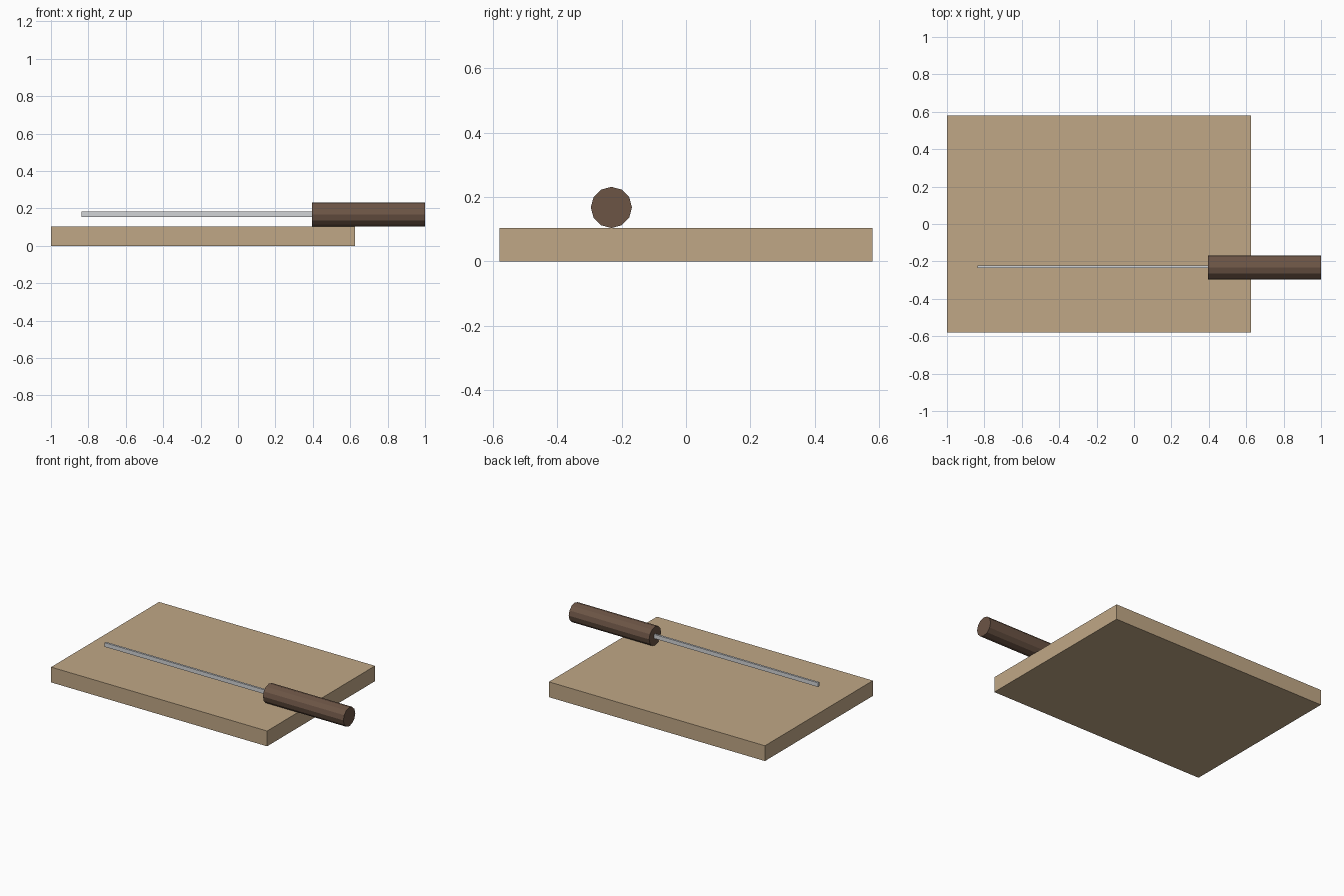
import bpy
from math import pi

if "Cube" in bpy.data.objects:
    bpy.data.objects.remove(bpy.data.objects["Cube"])


def paint(obj, name, color):
    mat = bpy.data.materials.new(name)
    mat.diffuse_color = (*color, 1)
    mat.use_nodes = True
    mat.node_tree.nodes["Principled BSDF"].inputs["Base Color"].default_value = mat.diffuse_color
    obj.data.materials.append(mat)


def box(name, lo, hi):
    bpy.ops.mesh.primitive_cube_add(size=1)
    obj = bpy.context.object
    obj.name = name
    obj.location = [(a + b) / 2 for a, b in zip(lo, hi)]
    obj.scale = [b - a for a, b in zip(lo, hi)]
    bpy.ops.object.transform_apply(location=False, rotation=False, scale=True)
    return obj


# Wooden board
board = box("cutting_board", (-1, -0.58, 0), (0.625, 0.58, 0.104))
paint(board, "light_wood", (0.53, 0.39, 0.24))

# Thin knife blade, ending just inside the handle
blade = box("knife_blade", (-0.838, -0.236, 0.154), (0.41, -0.222, 0.182))
paint(blade, "steel", (0.65, 0.66, 0.68))

# Twelve-sided handle lying along x and overhanging the board
bpy.ops.mesh.primitive_cylinder_add(vertices=12, radius=0.064, depth=0.605,
                                    location=(0.6975, -0.232, 0.168),
                                    rotation=(0, pi / 2, 0))
handle = bpy.context.object
handle.name = "knife_handle"
paint(handle, "dark_wood", (0.15, 0.09, 0.06))
